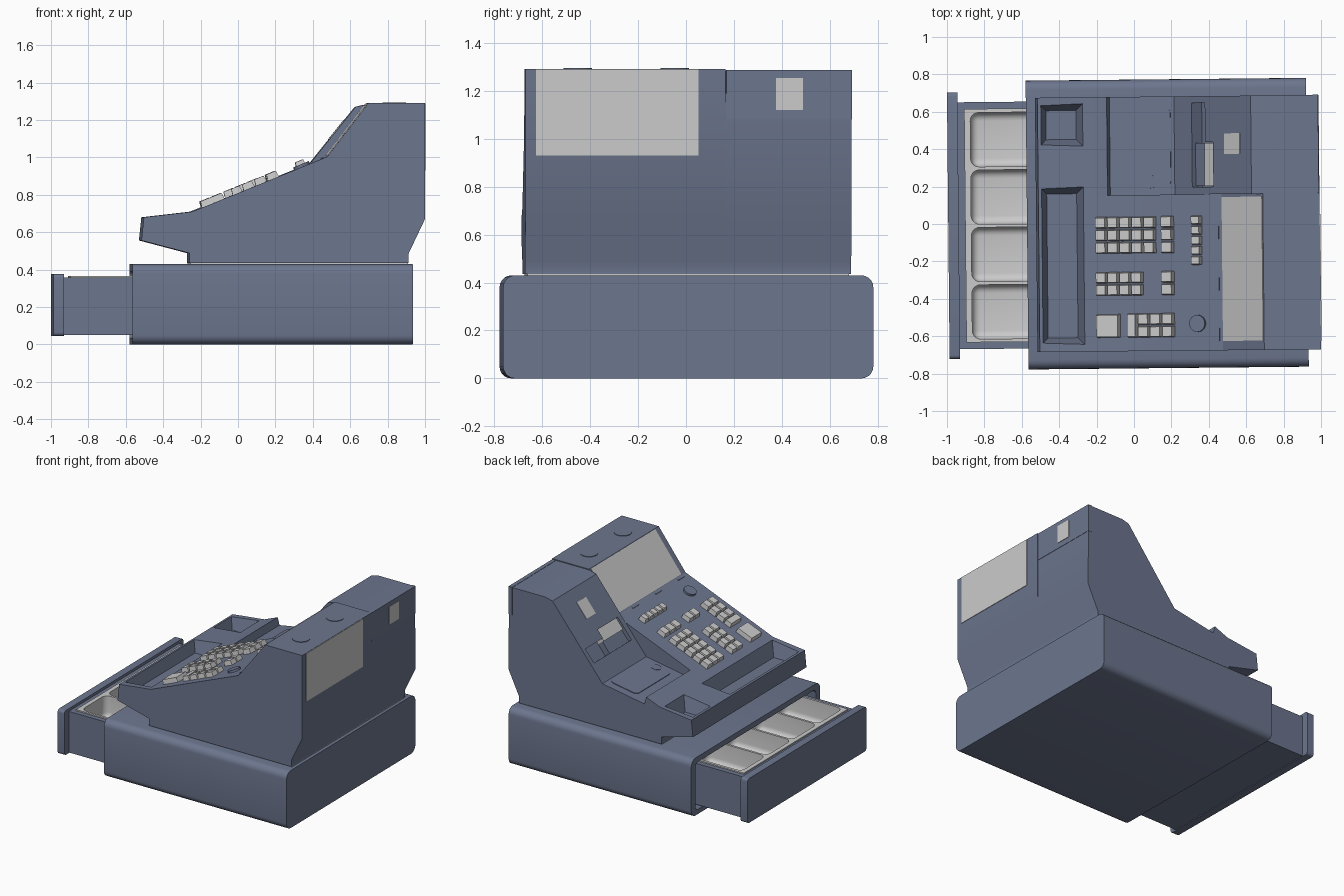
import bpy, bmesh, math
from mathutils import Matrix, Vector

if "Cube" in bpy.data.objects:
    bpy.data.objects.remove(bpy.data.objects["Cube"])


def material(name, color):
    m = bpy.data.materials.new(name)
    m.diffuse_color = color
    m.use_nodes = True
    m.node_tree.nodes["Principled BSDF"].inputs["Base Color"].default_value = m.diffuse_color
    return m


BLUE = material("slate_plastic", (0.15, 0.18, 0.27, 1))
KEY_TILT = math.atan2(0.265, 0.65)
FACE_TILT = math.atan2(0.51, 0.41)


def finish(name, bm, mat=None):
    bmesh.ops.recalc_face_normals(bm, faces=bm.faces[:])
    me = bpy.data.meshes.new(name)
    bm.to_mesh(me)
    bm.free()
    ob = bpy.data.objects.new(name, me)
    bpy.context.collection.objects.link(ob)
    if mat:
        me.materials.append(mat)
    return ob


def add_box(bm, lo, hi, taper=(0, 0), matrix=Matrix(), low=False):
    """Box; taper insets the top (or the bottom, if low) in x and y."""
    lo, hi = Vector(lo), Vector(hi)
    verts = bmesh.ops.create_cube(bm, size=1)["verts"]
    for v in verts:
        s = v.co.copy()
        v.co = (lo + hi) / 2 + Vector(a * b for a, b in zip(s, hi - lo))
        if (s.z < 0) == low:
            v.co.x -= math.copysign(taper[0], s.x)
            v.co.y -= math.copysign(taper[1], s.y)
        v.co = matrix @ v.co
    return verts


def box(name, lo, hi, mat=None, bevel=0, axis=None, taper=(0, 0), matrix=Matrix(), low=False):
    """Box; axis limits the bevel to edges along that axis."""
    bm = bmesh.new()
    add_box(bm, lo, hi, taper, low=low)
    if bevel:
        edges = [e for e in bm.edges if axis is None or
                 abs((e.verts[0].co - e.verts[1].co).normalized()[axis]) > 0.9]
        bmesh.ops.bevel(bm, geom=edges, offset=bevel, segments=5, profile=0.5, affect='EDGES')
    bm.transform(matrix)
    return finish(name, bm, mat)


def disc(name, radius, height, matrix, mat):
    bm = bmesh.new()
    bmesh.ops.create_cone(bm, cap_ends=True, segments=32, radius1=radius, radius2=radius, depth=height)
    bm.transform(matrix)
    return finish(name, bm, mat)


def extrude_profile(name, pts, y0, y1, mat):
    bm = bmesh.new()
    f = bm.faces.new([bm.verts.new((x, y0, z)) for x, z in pts])
    ext = bmesh.ops.extrude_face_region(bm, geom=[f])["geom"]
    bmesh.ops.translate(bm, vec=(0, y1 - y0, 0), verts=[g for g in ext if isinstance(g, bmesh.types.BMVert)])
    return finish(name, bm, mat)


def cut(targets, cutter):
    for ob in targets:
        mod = ob.modifiers.new("cut", 'BOOLEAN')
        mod.operation, mod.solver, mod.object = 'DIFFERENCE', 'EXACT', cutter
        bpy.context.view_layer.objects.active = ob
        bpy.ops.object.modifier_apply(modifier=mod.name)
    bpy.data.objects.remove(cutter)


def on_slope(x, y, x0, z0, tilt):
    """Frame lying on a slope that passes through (x0, z0)."""
    return Matrix.Translation((x, y, z0 + (x - x0) * math.tan(tilt))) @ Matrix.Rotation(-tilt, 4, 'Y')


def on_keys(x, y):
    return on_slope(x, y, -0.25, 0.71, KEY_TILT)


def on_printer(x, y):
    return on_slope(x, y, 0.22, 0.76, FACE_TILT)


# Base housing with drawer opening
base = box("base_housing", (-0.572, -0.772, 0), (0.927, 0.772, 0.43), BLUE, 0.05, 0)
cut([base], box("opening", (-0.7, -0.72, 0.035), (-0.25, 0.72, 0.39), None, 0.03, 0))
box("base_gasket", (-0.262, -0.67, 0.42), (0.903, 0.67, 0.438))

# Drawer and coin tray
box("drawer_front", (-0.993, -0.712, 0.045), (-0.937, 0.712, 0.377), BLUE, 0.02, 0)
drawer = box("drawer_box", (-0.94, -0.66, 0.05), (-0.28, 0.66, 0.357), BLUE)
cut([drawer], box("cavity", (-0.9, -0.622, 0.12), (-0.3, 0.622, 0.5)))
tray = box("coin_tray", (-0.902, -0.624, 0.119), (-0.299, 0.624, 0.366))
for i in range(4):
    y = -0.462 + i * 0.307
    cut([tray], box("cup", (-0.87, y - 0.145, 0.2), (-0.4, y + 0.145, 0.5), None, 0.045))

# Register body: keyboard half and printer half
front = [(-0.265, 0.436), (-0.265, 0.488), (-0.523, 0.556), (-0.51, 0.68), (-0.25, 0.71)]
back = [(0.993, 0.67), (0.905, 0.485), (0.905, 0.436)]
main = extrude_profile("keyboard_body", front + [(0.47, 1.0035), (0.69, 1.29), (0.993, 1.29)] + back,
                       -0.68, 0.155, BLUE)
printer = extrude_profile("printer_body", front + [(-0.14, 0.755), (-0.125, 0.7), (0.22, 0.76), (0.63, 1.27),
                          (0.69, 1.284), (0.985, 1.284)] + back, 0.155, 0.68, BLUE)
for y0, y1 in ((-0.645, 0.205), (0.415, 0.65)):
    cut([main, printer], box("well", (-0.505, y0, 0.6), (-0.265, y1, 0.72), taper=(0.04, 0.04), low=True))


def key_block(name, xs, ys, height=0.034):
    """Grid of keys; xs and ys are (start, end, count) seen from above."""
    bm = bmesh.new()
    dx, dy = (xs[1] - xs[0]) / xs[2], (ys[1] - ys[0]) / ys[2]
    hx, hy = dx / 2 / math.cos(KEY_TILT) - 0.003, dy / 2 - 0.003
    for i in range(xs[2]):
        for j in range(ys[2]):
            m = on_keys(xs[0] + dx * (i + 0.5) + 0.006, ys[0] + dy * (j + 0.5))
            add_box(bm, (-hx, -hy, -0.005), (hx, hy, height), (0.005, 0.005), m)
    return finish(name, bm)


# Keys
key_block("item_keys", (-0.208, 0.115, 5), (-0.16, 0.042, 3))
key_block("item_side_keys", (0.142, 0.21, 1), (-0.16, 0.045, 3))
key_block("function_keys", (-0.208, 0.045, 4), (-0.385, -0.253, 2))
key_block("function_side_keys", (0.142, 0.21, 1), (-0.385, -0.25, 2))
key_block("total_key", (-0.208, -0.08, 1), (-0.61, -0.478, 1))
key_block("tall_key", (-0.043, 0.015, 1), (-0.61, -0.475, 1))
key_block("number_keys", (0.015, 0.21, 3), (-0.61, -0.475, 2))
key_block("mode_keys", (0.303, 0.36, 1), (-0.225, 0.045, 5))
disc("lock_knob", 0.045, 0.03, on_keys(0.337, -0.535), BLUE)
for i, y in enumerate((-0.05, -0.325, -0.595)):
    box(f"hinge_mark_{i}", (-0.004, -0.035, -0.005), (0.004, 0.035, 0.004), BLUE, matrix=on_keys(0.45, y))

# Operator display, customer display and lid discs
half = math.hypot(0.215, 0.28) / 2
box("operator_display", (-half, -0.385, -0.01), (half, 0.385, 0.004),
    matrix=on_slope(0.58, -0.245, 0.47, 1.0035, math.atan2(0.2865, 0.22)))
box("customer_display", (0.97, -0.635, 0.93), (0.997, 0.043, 1.288))
for i, y in enumerate((-0.055, -0.46)):
    disc(f"lid_disc_{i}", 0.06, 0.008, Matrix.Translation((0.833, y, 1.29)), BLUE)

# Printer slot, paper, windows and rear cover
cut([printer], box("slot", (-0.09, -0.225, -0.07), (0.09, 0.225, 0.05), matrix=on_printer(0.37, 0.42)))
box("paper_guide", (-0.05, -0.115, -0.07), (0.05, 0.115, -0.025), BLUE, matrix=on_printer(0.34, 0.315))
box("paper_strip", (-0.055, -0.115, -0.07), (0.055, 0.115, -0.012), matrix=on_printer(0.405, 0.315))
box("slot_cover", (-0.05, -0.1, -0.07), (0.035, 0.11, -0.001), BLUE, matrix=on_printer(0.415, 0.535))
box("front_window", (-0.065, -0.055, -0.01), (0.065, 0.055, 0.004), matrix=on_printer(0.53, 0.425))
box("rear_cover", (0.96, 0.158, 1.08), (0.99, 0.682, 1.286), BLUE)
box("rear_window", (0.97, 0.365, 1.12), (0.994, 0.477, 1.253))

# Paper lid with finger notch
lid_tilt = math.atan2(0.06, 0.345)
box("paper_lid", (-0.112, -0.21, -0.01), (0.112, 0.21, 0.005), BLUE, 0.03, 2,
    matrix=on_slope(0.09, 0.41, 0.22, 0.76, lid_tilt))
disc("lid_notch", 0.035, 0.014, on_slope(0.09, 0.225, 0.22, 0.76, lid_tilt), BLUE)

# Slight turn of the whole register, then shading
for ob in bpy.context.collection.objects:
    ob.data.transform(Matrix.Rotation(0.01, 4, 'Z'))
    ob.select_set(True)
    bpy.context.view_layer.objects.active = ob
bpy.ops.object.shade_smooth_by_angle(angle=math.radians(30))
